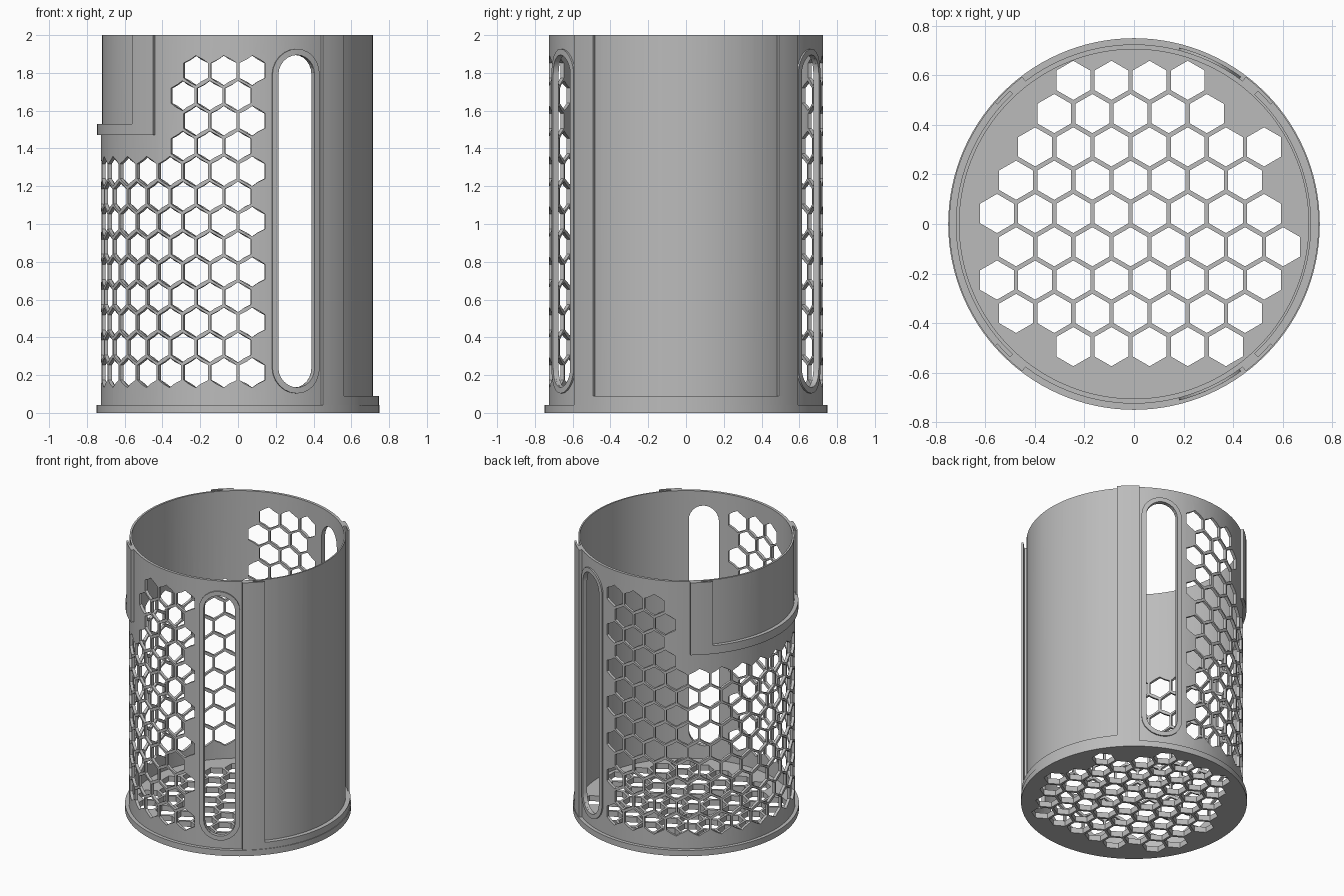
import bpy, bmesh
from math import sin, cos, pi, radians
from mathutils import Vector

old = bpy.data.objects.get("Cube")
if old:
    bpy.data.objects.remove(old, do_unlink=True)

HEIGHT, R_IN, R_OUT = 2.0, 0.705, 0.725
STEP = 3.0

grey = bpy.data.materials.new("plain_grey")
grey.use_nodes = True
colour = (0.5, 0.5, 0.5, 1)
grey.diffuse_color = colour
grey.node_tree.nodes["Principled BSDF"].inputs["Base Color"].default_value = colour


def polar(r, deg, z):
    a = radians(deg)
    return Vector((r * cos(a), r * sin(a), z))


def loft(bm, sections, closed):
    """Skin a list of equal cross-sections, closed in a loop or capped."""
    rows = [[bm.verts.new(p) for p in s] for s in sections]
    n = len(rows[0])
    pairs = list(zip(rows, rows[1:]))
    if closed:
        pairs.append((rows[-1], rows[0]))
    else:
        bm.faces.new(rows[0])
        bm.faces.new(rows[-1])
    for a, b in pairs:
        for i in range(n):
            j = (i + 1) % n
            bm.faces.new((a[i], a[j], b[j], b[i]))


def arc_block(bm, r0, r1, a0, a1, z0, z1):
    """Curved block between two radii, angles and heights."""
    full = a1 - a0 >= 360
    n = max(2, round((a1 - a0) / STEP))
    angles = [a0 + (a1 - a0) * i / n for i in range(n if full else n + 1)]
    loft(bm, [[polar(r0, a, z0), polar(r1, a, z0), polar(r1, a, z1), polar(r0, a, z1)]
              for a in angles], full)


def radial_prism(bm, outline, deg, z, r0, r1):
    """Push a flat outline outwards through the round wall."""
    loft(bm, [[polar(r, deg + u / R_OUT * 180 / pi, z + v) for u, v in outline]
              for r in (r0, r1)], False)


def hexagon(r):
    return [(r * sin(pi / 3 * i), r * cos(pi / 3 * i)) for i in range(6)]


def stadium(r, half, n=12):
    pts = []
    for i in range(2 * (n + 1)):
        k = i if i <= n else i - 1
        a = pi * k / n
        pts.append((r * cos(a), r * sin(a) + (half if i <= n else -half)))
    return pts


def finish(bm, name, cutter=False):
    bmesh.ops.recalc_face_normals(bm, faces=bm.faces)
    mesh = bpy.data.meshes.new(name)
    bm.to_mesh(mesh)
    bm.free()
    mesh.materials.append(grey)
    ob = bpy.data.objects.new(name, mesh)
    bpy.context.collection.objects.link(ob)
    if cutter:
        ob.hide_render = True
        ob.hide_set(True)
    return ob


def cut(ob, cutter):
    mod = ob.modifiers.new("cut", 'BOOLEAN')
    mod.operation, mod.solver, mod.object = 'DIFFERENCE', 'EXACT', cutter
    bpy.context.view_layer.objects.active = ob
    bpy.ops.object.modifier_apply(modifier=mod.name)
    bpy.data.objects.remove(cutter, do_unlink=True)


def smooth(ob):
    bpy.ops.object.select_all(action='DESELECT')
    ob.select_set(True)
    bpy.context.view_layer.objects.active = ob
    bpy.ops.object.shade_smooth_by_angle(angle=radians(25))


HEX = hexagon(0.079)
SLOT_ANGLES = (-64.8, 64.8)
SLOT_Z, SLOT_HALF = 1.015, 0.775

# Round wall
bm = bmesh.new()
arc_block(bm, R_IN, R_OUT, 0, 360, 0.02, HEIGHT)
wall = finish(bm, "wall")

# Honeycomb around the -x half, and the two long slots
bm = bmesh.new()
for row in range(13):
    start = -6 if row % 2 == 0 else 0
    for theta in range(start, 181 - start, 12):
        if row <= 8 or min(theta, 180 - theta) <= 24:
            radial_prism(bm, HEX, 270 - theta, 0.213 + 0.1333 * row, 0.6, 0.85)
for deg in SLOT_ANGLES:
    radial_prism(bm, stadium(0.105, SLOT_HALF), deg, SLOT_Z, 0.6, 0.85)
cut(wall, finish(bm, "wall_cutter", True))

# Shallow recesses behind the label holders
bm = bmesh.new()
arc_block(bm, 0.715, 0.85, -48, 48, 0.07, 2.1)
arc_block(bm, 0.719, 0.85, 132, 228, 1.5, 2.1)
cut(wall, finish(bm, "recess_cutter", True))
smooth(wall)

# Floor disc with honeycomb: first column and count for each row, back to front
bm = bmesh.new()
bmesh.ops.create_cone(bm, cap_ends=True, segments=120, radius1=0.715, radius2=0.715, depth=0.04)
bmesh.ops.translate(bm, verts=bm.verts, vec=(0, 0, 0.02))
floor = finish(bm, "floor")
bm = bmesh.new()
rows = [(2, 4), (1, 5), (1, 7), (0, 7), (0, 8), (0, 8), (0, 8), (0, 7), (2, 5)]
for i, (first, count) in enumerate(rows):
    for k in range(first, first + count):
        x = -0.553 + 0.154 * k + (0.077 if i % 2 else 0)
        y = 0.58 - 0.1344 * i
        loft(bm, [[Vector((x + u, y + v, z)) for u, v in HEX] for z in (-0.1, 0.1)], False)
cut(floor, finish(bm, "floor_cutter", True))
smooth(floor)

# Base flange
bm = bmesh.new()
arc_block(bm, 0.708, 0.75, 0, 360, 0, 0.043)
smooth(finish(bm, "base_flange"))

# Raised rims around the slots
for deg, side in zip(SLOT_ANGLES, ("front", "back")):
    bm = bmesh.new()
    sections = []
    for (u, v), (p, q) in zip(stadium(0.105, SLOT_HALF), stadium(0.137, SLOT_HALF)):
        a, b = (deg + w / R_OUT * 180 / pi for w in (u, p))
        sections.append([polar(0.712, a, SLOT_Z + v), polar(0.735, a, SLOT_Z + v),
                         polar(0.735, b, SLOT_Z + q), polar(0.712, b, SLOT_Z + q)])
    loft(bm, sections, True)
    smooth(finish(bm, side + "_slot_rim"))

# U-shaped label holders: two grooved rails and a bottom ledge
for name, mid, z0, z1 in (("left", 0, 0.043, 0.09), ("right", 180, 1.47, 1.53)):
    bm = bmesh.new()
    arc_block(bm, 0.71, 0.746, mid - 52.8, mid + 52.8, z0, z1)
    for s in (-1, 1):
        lip = sorted((mid + s * 41.2, mid + s * 52.8))
        post = sorted((mid + s * 47, mid + s * 52.8))
        arc_block(bm, 0.733, 0.746, *lip, z1, HEIGHT)
        arc_block(bm, 0.71, 0.733, *post, z1, HEIGHT)
    smooth(finish(bm, name + "_label_holder"))
